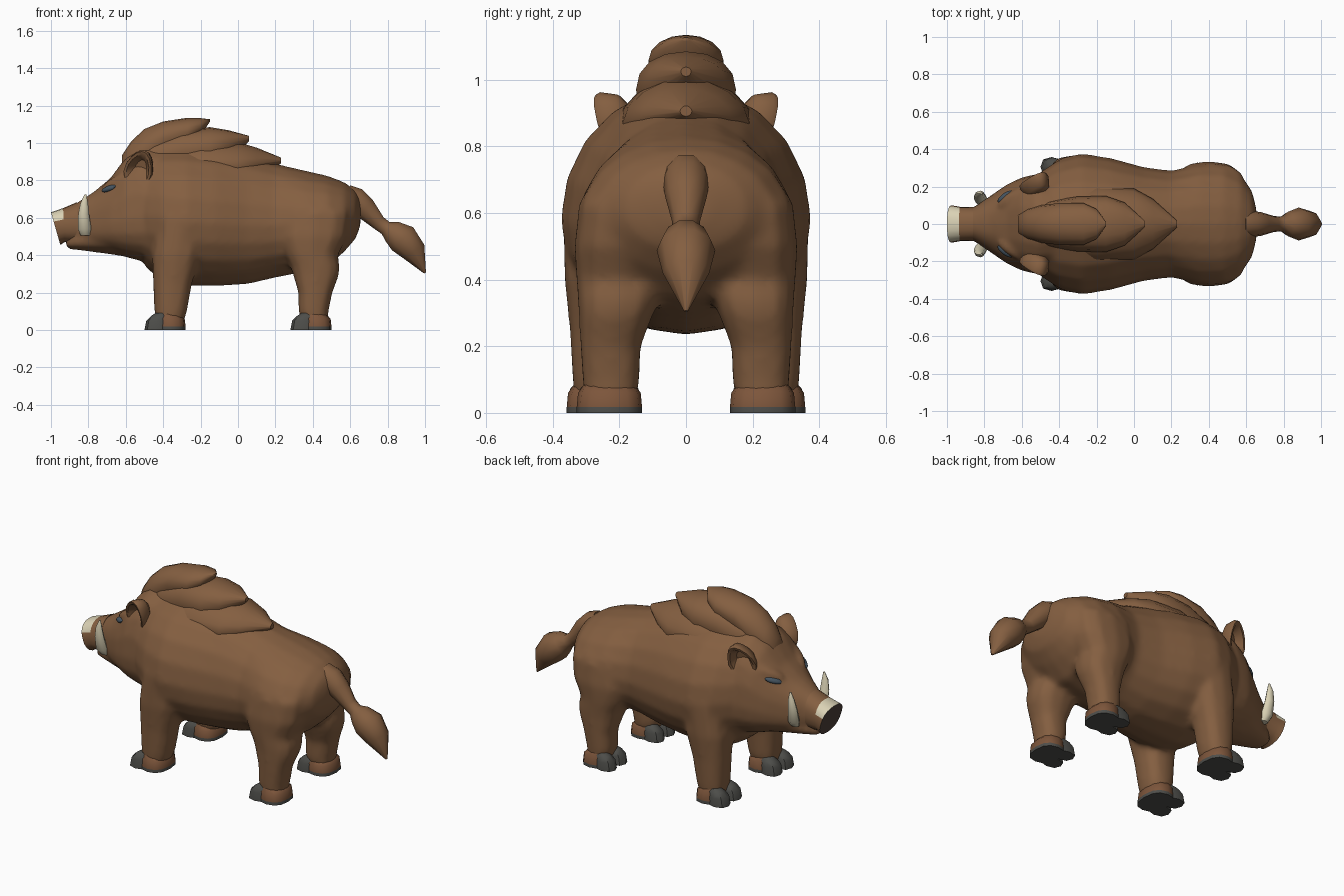
import bpy, bmesh, math
from mathutils import Vector

if "Cube" in bpy.data.objects:
    bpy.data.objects.remove(bpy.data.objects["Cube"])

COLORS = {
    "hide_brown": (0.232, 0.114, 0.052),
    "ivory": (0.70, 0.64, 0.46),
    "hoof_grey": (0.075, 0.075, 0.068),
    "heel_brown": (0.205, 0.092, 0.044),
    "nose_dark": (0.07, 0.05, 0.04),
    "eye_blue_grey": (0.06, 0.09, 0.12),
}
MATS = {}
for key, rgb in COLORS.items():
    MATS[key] = bpy.data.materials.new(key)
    MATS[key].diffuse_color = (*rgb, 1)


def loft(name, rings, mats=("hide_brown",), rule=None, angle=50):
    """Skin closed rings into a capped solid; rule(centre, normal) picks the material."""
    bm = bmesh.new()
    loops = [[bm.verts.new(p) for p in r] for r in rings]
    n = len(loops[0])
    for a, b in zip(loops, loops[1:]):
        for i in range(n):
            j = (i + 1) % n
            bm.faces.new((a[i], a[j], b[j], b[i]))
    bm.faces.new(loops[0])
    bm.faces.new(loops[-1])
    bmesh.ops.recalc_face_normals(bm, faces=bm.faces)
    bm.normal_update()
    if rule:
        for f in bm.faces:
            f.material_index = rule(f.calc_center_median(), f.normal)
    mesh = bpy.data.meshes.new(name)
    bm.to_mesh(mesh)
    bm.free()
    for m in mats:
        mesh.materials.append(MATS[m])
    ob = bpy.data.objects.new(name, mesh)
    bpy.context.collection.objects.link(ob)
    bpy.ops.object.select_all(action='DESELECT')
    ob.select_set(True)
    bpy.context.view_layer.objects.active = ob
    bpy.ops.object.shade_smooth_by_angle(angle=math.radians(angle))
    return ob


def power(v, p):
    return math.copysign(abs(v) ** (2 / p), v)


def angles(n):
    return [2 * math.pi * i / n for i in range(n)]


def cross_x(x, zb, zm, zt, w, tilt=0, p=2.0, n=20):
    """Egg-shaped section across x, widest at zm, leaning back by tilt at the bottom."""
    pts = []
    for a in angles(n):
        c, s = power(math.cos(a), p), power(math.sin(a), p)
        z = zm + s * ((zt - zm) if s > 0 else (zm - zb))
        pts.append((x + tilt * (zt - z) / (zt - zb), w * c, z))
    return pts


def cross_z(z, x0, x1, y0, y1, side=1, p=2.5, n=12):
    """Rounded box section across z."""
    return [((x0 + x1) / 2 + (x1 - x0) / 2 * power(math.cos(a), p),
             side * ((y0 + y1) / 2 + (y1 - y0) / 2 * power(math.sin(a), p)), z)
            for a in angles(n)]


def ellipsoid(name, centre, radii, slope, mat, spread=0.0):
    """Ellipsoid along x, sheared in z by slope and in y by spread."""
    rings = []
    for k in range(9):
        t = math.pi * (0.03 + 0.94 * k / 8)
        dx, r = -radii[0] * math.cos(t), math.sin(t)
        rings.append([(centre[0] + dx, centre[1] + spread * dx + radii[1] * r * math.cos(a),
                       centre[2] + slope * dx + radii[2] * r * math.sin(a)) for a in angles(10)])
    return loft(name, rings, (mat,))


# Trunk, the base of the blended body
body = loft("body", [cross_x(*r) for r in (
    (-.53, .42, .62, .92, .20), (-.49, .33, .61, .95, .285), (-.40, .26, .60, .975, .345),
    (-.28, .235, .58, .98, .378), (-.12, .235, .57, .965, .352), (.05, .245, .56, .935, .305),
    (.20, .28, .56, .89, .285), (.35, .31, .57, .855, .322), (.48, .34, .58, .825, .318),
    (.57, .42, .60, .79, .265), (.63, .49, .61, .745, .18), (.655, .56, .63, .70, .08))])
blend = [body]

# Head and lower jaw
blend.append(loft("head", [cross_x(*r, p=2.4) for r in (
    (-.90, .47, .56, .655, .083), (-.86, .46, .56, .682, .088), (-.77, .44, .55, .74, .15),
    (-.68, .42, .57, .815, .212), (-.60, .39, .59, .925, .25), (-.52, .37, .60, .98, .268),
    (-.42, .40, .60, .98, .25))]))
blend.append(loft("jaw", [cross_x(*r, n=12) for r in (
    (-.92, .435, .462, .50, .055), (-.88, .43, .47, .53, .08),
    (-.76, .415, .48, .55, .13), (-.62, .395, .50, .58, .19))]))


# Snout tip with pale upper band and dark nose disc
def snout_rule(c, n):
    if n.x < -0.7 and c.x < -0.95:
        return 2
    return 1 if c.x < -0.94 and c.z > 0.592 and n.x > -0.7 else 0


loft("snout", [cross_x(*r, p=2.4) for r in (
    (-1.0, .455, .55, .63, .10, .05), (-.935, .47, .555, .652, .092, .008),
    (-.86, .465, .56, .684, .09))], ("hide_brown", "ivory", "nose_dark"), snout_rule, 40)

# Overlapping mane locks
MANE = {
    "mane_front": (2.0, ((-.62, .80, .87, .935, .05), (-.57, .80, .92, 1.01, .08),
                   (-.50, .85, .96, 1.075, .10), (-.40, .90, 1.03, 1.115, .112),
                   (-.27, .96, 1.06, 1.135, .112), (-.20, 1.04, 1.09, 1.133, .08),
                   (-.15, 1.115, 1.12, 1.127, .012))),
    "mane_middle": (2.2, ((-.56, .75, .86, .97, .09), (-.45, .78, .91, 1.03, .125),
                    (-.30, .80, .96, 1.07, .147), (-.15, .84, .97, 1.085, .15),
                    (-.05, .91, 1.0, 1.068, .115), (.06, 1.01, 1.025, 1.038, .015))),
    "mane_rear": (1.8, ((-.48, .72, .82, .96, .17), (-.20, .76, .86, 1.02, .205),
                  (0, .78, .87, 1.005, .19), (.10, .82, .89, .975, .135),
                  (.23, .89, .905, .922, .018))),
}
for name, (p, rings) in MANE.items():
    loft(name, [cross_x(*r, p=p, n=16) for r in rings], angle=45)

# Tail with tufted end, as a tube following its path
path = ((.58, .71, .07), (.63, .695, .07), (.68, .65, .063), (.75, .575, .042), (.79, .545, .04),
        (.825, .525, .066), (.88, .488, .088), (.94, .42, .07), (1.0, .305, .006))
rings = []
for i, (x, z, r) in enumerate(path):
    a, b = path[max(i - 1, 0)], path[min(i + 1, len(path) - 1)]
    t = Vector((b[0] - a[0], 0, b[1] - a[1])).normalized()
    up = Vector((-t.z, 0, t.x))
    rings.append([Vector((x, r * math.cos(q), z)) + up * (r * math.sin(q)) for q in angles(10)])
loft("tail", rings)

LEGS = {
    "front_leg": ((.04, -.44, -.29, .17, .335), (.10, -.448, -.272, .155, .342),
                  (.25, -.455, -.245, .145, .35), (.40, -.46, -.20, .12, .366),
                  (.60, -.43, -.18, .10, .37), (.74, -.38, -.24, .10, .28)),
    "hind_leg": ((.04, .34, .48, .15, .305), (.10, .322, .485, .138, .312),
                 (.20, .322, .505, .135, .318), (.29, .295, .54, .10, .322),
                 (.34, .28, .545, .08, .326), (.40, .25, .535, .07, .33),
                 (.50, .215, .585, .06, .336), (.63, .23, .60, .06, .322),
                 (.72, .30, .52, .06, .22)),
}
HOOF = {"front_leg": (-.5, .14, .36), "hind_leg": (.28, .13, .33)}
for side, label in ((1, "left"), (-1, "right")):
    # Legs, heels and split toes
    for name, rings in LEGS.items():
        x, y0, y1 = HOOF[name]
        blend.append(loft(f"{name}_{label}", [cross_z(*r, side) for r in rings]))
        loft(f"{name}_heel_{label}",
             [cross_z(z, x + .06, x + b, y0 + d, y1 - d, side) for z, b, d in (
                 (0, .22, .002), (.018, .22, .002), (.06, .215, .006), (.088, .19, .025))],
             ("heel_brown", "hoof_grey"), lambda c, n: int(c.z < .017))
        w = (y1 - y0) / 2
        for y, toe in ((y0, "inner"), (y0 + w, "outer")):
            loft(f"{name}_{toe}_toe_{label}",
                 [cross_z(z, x + a, x + .12, y + d + .002, y + w - d - .002, side, n=8) for z, a, d in (
                     (0, 0, 0), (.05, .01, .003), (.075, .035, .012), (.092, .06, .03))],
                 ("hoof_grey",), angle=40)

    # Tusk
    loft(f"tusk_{label}", [[(x + r * math.cos(a), side * (y + .8 * r * math.sin(a)), z) for a in angles(8)]
                           for z, x, y, r in ((.505, -.815, .115, .026), (.54, -.82, .135, .036),
                                              (.62, -.825, .153, .029), (.68, -.822, .162, .020),
                                              (.725, -.816, .162, .005))], ("ivory",))

    # Cupped ear facing outward
    u = Vector((.3, .36 * side, .88)).normalized()
    n = Vector((-.35, .9 * side, -.25))
    n = (n - u * n.dot(u)).normalized()
    v = n.cross(u)
    mid = Vector((-.53, .232 * side, .862))
    loft(f"ear_{label}", [[mid + n * d + u * (.108 * k * math.sin(a))
                           + v * (.078 * k * math.cos(a) * (1 - .25 * math.sin(a))) for a in angles(14)]
                          for k, d in ((.45, -.08), (.8, -.06), (1, -.01), (.96, .006), (.78, .004), (.4, -.035))],
         angle=40)

    # Eye and brow
    ellipsoid(f"eye_{label}", (-.687, .146 * side, .757), (.042, .024, .017), .3, "eye_blue_grey", .55 * side)
    blend.append(ellipsoid(f"brow_{label}", (-.655, .14 * side, .797), (.075, .036, .026), .45,
                           "hide_brown", .5 * side))

# Fuse trunk, head, brows and legs into one smooth skin
bpy.ops.object.select_all(action='DESELECT')
for ob in blend:
    ob.select_set(True)
bpy.context.view_layer.objects.active = body
bpy.ops.object.join()
remesh = body.modifiers.new("fuse", 'REMESH')
remesh.mode = 'VOXEL'
remesh.voxel_size = 0.016
remesh.use_smooth_shade = True
soften = body.modifiers.new("soften", 'SMOOTH')
soften.factor = 0.5
soften.iterations = 8

for m in bpy.data.materials:
    if m.users and not m.is_grease_pencil:
        m.use_nodes = True
        m.node_tree.nodes["Principled BSDF"].inputs["Base Color"].default_value = m.diffuse_color
